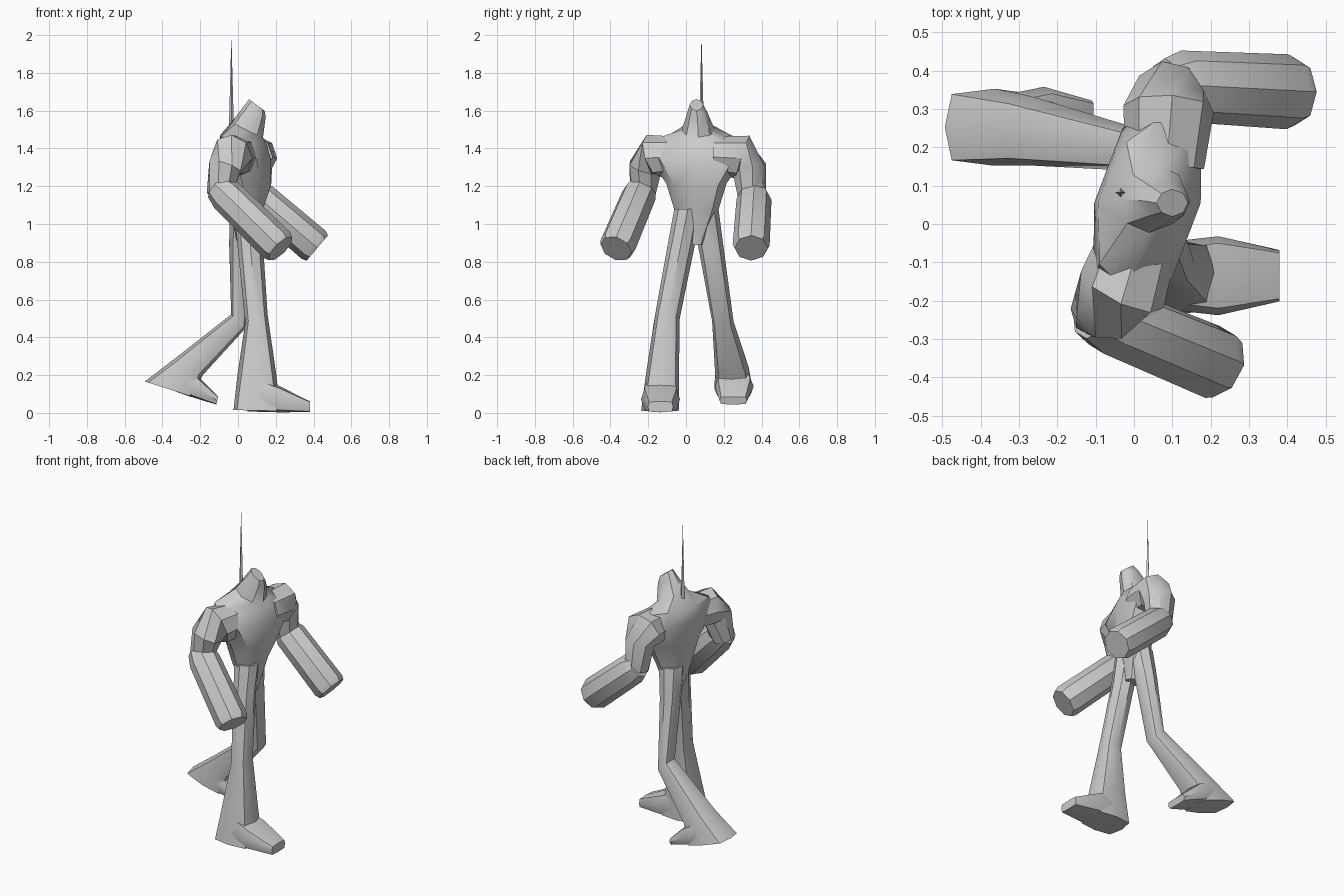
import bpy, bmesh, math
from mathutils import Vector


def skin(name, loops):
    """Bridge a list of equal-length point loops into a closed solid."""
    bm = bmesh.new()
    rows = [[bm.verts.new(p) for p in loop] for loop in loops]
    n = len(rows[0])
    for a, b in zip(rows, rows[1:]):
        for i in range(n):
            j = (i + 1) % n
            bm.faces.new((a[i], a[j], b[j], b[i]))
    bm.faces.new(rows[0])
    bm.faces.new(rows[-1])
    bmesh.ops.recalc_face_normals(bm, faces=bm.faces)
    me = bpy.data.meshes.new(name)
    bm.to_mesh(me)
    bm.free()
    ob = bpy.data.objects.new(name, me)
    bpy.context.collection.objects.link(ob)
    bpy.context.view_layer.objects.active = ob
    ob.select_set(True)
    bpy.ops.object.shade_smooth_by_angle(angle=math.radians(40))
    ob.select_set(False)
    return ob


def ring(c, u, v, box=0.0, n=8):
    """Octagon spanned by u and v; box pushes the corners outward."""
    pts = []
    for i in range(n):
        a = 2 * math.pi * i / n
        k = 1 + box if i % 2 else 1.03
        pts.append(c + (u * math.cos(a) + v * math.sin(a)) * k)
    return pts


def profile_loft(name, rows):
    """Rows: side-view edge points (xa,za)-(xb,zb), y range, sideways skew, boxiness."""
    loops = []
    for xa, za, xb, zb, y0, y1, skew, box in rows:
        c = Vector(((xa + xb) / 2, (y0 + y1) / 2, (za + zb) / 2))
        u = Vector(((xb - xa) / 2, 0, (zb - za) / 2))
        loops.append(ring(c, u, Vector((skew, (y1 - y0) / 2, 0)), box))
    return skin(name, loops)


def tube(name, path):
    """Round limb along points (x, y, z, radius)."""
    p = [Vector(q[:3]) for q in path]
    loops = []
    for i, q in enumerate(path):
        t = (p[min(i + 1, len(p) - 1)] - p[max(i - 1, 0)]).normalized()
        u = Vector((1, 0, 0.9))
        u = (u - t * u.dot(t)).normalized()
        loops.append(ring(p[i], u * q[3], t.cross(u) * q[3], 0.03))
    return skin(name, loops)


# Torso, neck and blunt head: twisted so the left shoulder leads
profile_loft("torso", [
    (0.00, 0.89, 0.10, 0.89, 0.01, 0.09, 0, 0),
    (-0.04, 1.08, 0.13, 1.08, -0.06, 0.17, 0.01, 0.05),
    (-0.06, 1.23, 0.17, 1.20, -0.10, 0.21, 0.03, 0.05),
    (-0.10, 1.38, 0.17, 1.34, -0.20, 0.31, 0.05, 0.08),
    (-0.09, 1.47, 0.15, 1.42, -0.17, 0.28, 0.05, 0.0),
    (-0.03, 1.54, 0.13, 1.46, -0.02, 0.15, 0.01, 0.05),
    (0.03, 1.62, 0.145, 1.57, 0.01, 0.11, 0, 0.05),
    (0.06, 1.66, 0.14, 1.60, 0.02, 0.09, 0, 0)])

# Thin upright spike behind the head
bpy.ops.mesh.primitive_cone_add(vertices=4, radius1=0.015, radius2=0,
                                depth=0.56, location=(-0.035, 0.082, 1.72))
bpy.context.object.name = "spike"

# Upper arms and heavy forearms
tube("right_upper_arm", [(0.01, -0.05, 1.36, 0.10), (-0.03, -0.17, 1.36, 0.115),
                         (-0.07, -0.215, 1.30, 0.09), (-0.10, -0.23, 1.15, 0.065)])
tube("left_upper_arm", [(0.08, 0.15, 1.36, 0.10), (0.09, 0.30, 1.355, 0.115),
                        (0.09, 0.335, 1.30, 0.09), (0.10, 0.35, 1.13, 0.07)])
tube("right_forearm", [(-0.11, -0.23, 1.195, 0.07), (-0.06, -0.25, 1.15, 0.09),
                       (0.205, -0.36, 0.89, 0.095), (0.225, -0.37, 0.87, 0.085)])
tube("left_forearm", [(0.08, 0.36, 1.16, 0.07), (0.12, 0.36, 1.13, 0.09),
                      (0.40, 0.345, 0.89, 0.095), (0.42, 0.345, 0.873, 0.085)])

# Standing right leg, flared at the hem, with its foot
profile_loft("right_leg", [
    (-0.02, 1.08, 0.13, 1.08, -0.06, 0.08, 0, 0),
    (0.00, 0.88, 0.13, 0.90, -0.095, 0.045, 0, 0),
    (0.04, 0.48, 0.155, 0.52, -0.165, -0.035, 0, 0.05),
    (0.00, 0.20, 0.20, 0.20, -0.21, -0.04, 0, 0.15),
    (-0.02, 0.015, 0.22, 0.01, -0.235, -0.04, 0, 0.25)])
profile_loft("right_foot", [
    (0.05, 0.01, 0.12, 0.18, -0.22, -0.05, 0, 0.2),
    (0.22, 0.005, 0.22, 0.14, -0.235, -0.035, 0, 0.2),
    (0.38, 0.005, 0.38, 0.06, -0.20, -0.07, 0, 0.3)])

# Trailing left leg bent back at the knee, with its foot
profile_loft("left_leg", [
    (-0.04, 1.08, 0.11, 1.08, 0.02, 0.17, 0, 0),
    (-0.045, 0.90, 0.08, 0.88, 0.065, 0.195, 0, 0),
    (-0.035, 0.52, 0.04, 0.45, 0.14, 0.25, 0, 0.1),
    (-0.34, 0.28, -0.19, 0.20, 0.155, 0.33, 0, 0.15),
    (-0.49, 0.165, -0.24, 0.085, 0.155, 0.35, 0, 0.25)])
profile_loft("left_foot", [
    (-0.40, 0.14, -0.32, 0.25, 0.17, 0.33, 0, 0.2),
    (-0.26, 0.09, -0.21, 0.19, 0.155, 0.355, 0, 0.2),
    (-0.115, 0.045, -0.105, 0.085, 0.18, 0.32, 0, 0.3)])
